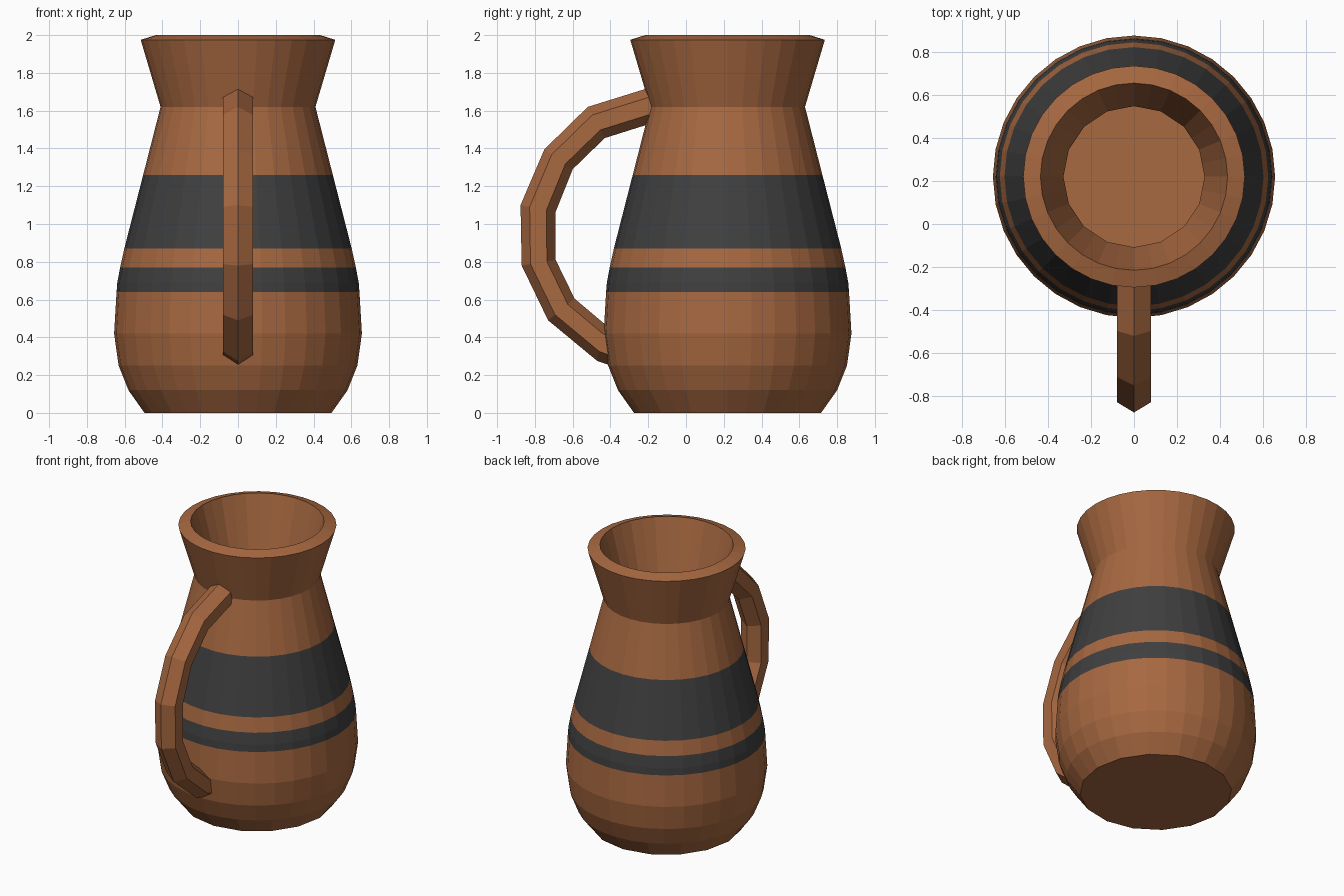
import bpy, bmesh, math

if "Cube" in bpy.data.objects:
    bpy.data.objects.remove(bpy.data.objects["Cube"])

CY = 0.22      # jug axis position in y
SIDES = 32


def material(name, rgb):
    m = bpy.data.materials.new(name)
    m.diffuse_color = (*rgb, 1)
    m.use_nodes = True
    m.node_tree.nodes["Principled BSDF"].inputs["Base Color"].default_value = m.diffuse_color
    return m


CLAY = material("clay_brown", (0.385, 0.138, 0.052))
BLACK = material("charcoal_band", (0.05, 0.05, 0.05))


def finish(name, bm, mats):
    bmesh.ops.recalc_face_normals(bm, faces=bm.faces)
    me = bpy.data.meshes.new(name)
    bm.to_mesh(me)
    bm.free()
    for m in mats:
        me.materials.append(m)
    ob = bpy.data.objects.new(name, me)
    bpy.context.collection.objects.link(ob)
    return ob


# Jug: one closed profile (radius, z, coarse ring?) from the base, over the rim, to the inner floor
profile = [
    (0.495, 0.0, True), (0.58, 0.12, False), (0.632, 0.25, False), (0.656, 0.42, False),
    (0.643, 0.64, False), (0.639, 0.69, False), (0.624, 0.77, False), (0.602, 0.87, False),
    (0.502, 1.26, False), (0.41, 1.62, False), (0.515, 1.975, False),
    (0.435, 2.0, False), (0.328, 1.62, True), (0.42, 1.26, False), (0.552, 0.69, False),
    (0.57, 0.42, False), (0.54, 0.25, False), (0.42, 0.1, True),
]
OUTER = 10     # index of the outer rim
bm = bmesh.new()
rings = []
for r, z, coarse in profile:
    ring = []
    for i in range(SIDES):
        a = 2 * math.pi * i / SIDES
        # coarse rings look 16-sided: odd points sit on the chord
        k = r * (math.cos(2 * math.pi / SIDES) if coarse and i % 2 else 1)
        ring.append(bm.verts.new((k * math.cos(a), CY + k * math.sin(a), z)))
    rings.append(ring)
for n in range(len(rings) - 1):
    a, b = rings[n], rings[n + 1]
    mid = (profile[n][1] + profile[n + 1][1]) / 2
    band = n < OUTER and (0.64 < mid < 0.77 or 0.87 < mid < 1.26)
    for i in range(SIDES):
        j = (i + 1) % SIDES
        f = bm.faces.new((a[i], a[j], b[j], b[i]))
        f.material_index = 1 if band else 0
bm.faces.new(rings[0])
bm.faces.new(rings[-1])
finish("jug_body", bm, [CLAY, BLACK])

# Handle: hexagonal section swept between an outer and an inner ridge (y, z)
outer = [(-0.16, 1.732), (-0.52, 1.62), (-0.75, 1.395), (-0.876, 1.10),
         (-0.87, 0.78), (-0.73, 0.49), (-0.47, 0.275), (-0.38, 0.245)]
inner = [(-0.16, 1.54), (-0.43, 1.455), (-0.60, 1.29), (-0.69, 1.065),
         (-0.69, 0.81), (-0.59, 0.605), (-0.43, 0.47), (-0.38, 0.44)]
section = [(0, 0), (0.08, 0.26), (0.08, 0.74), (0, 1), (-0.08, 0.74), (-0.08, 0.26)]
bm = bmesh.new()
loops = []
for (oy, oz), (iy, iz) in zip(outer, inner):
    loops.append([bm.verts.new((x, oy + (iy - oy) * t, oz + (iz - oz) * t)) for x, t in section])
for a, b in zip(loops, loops[1:]):
    for i in range(6):
        j = (i + 1) % 6
        bm.faces.new((a[i], a[j], b[j], b[i]))
bm.faces.new(loops[0])
bm.faces.new(loops[-1])
finish("handle", bm, [CLAY])
